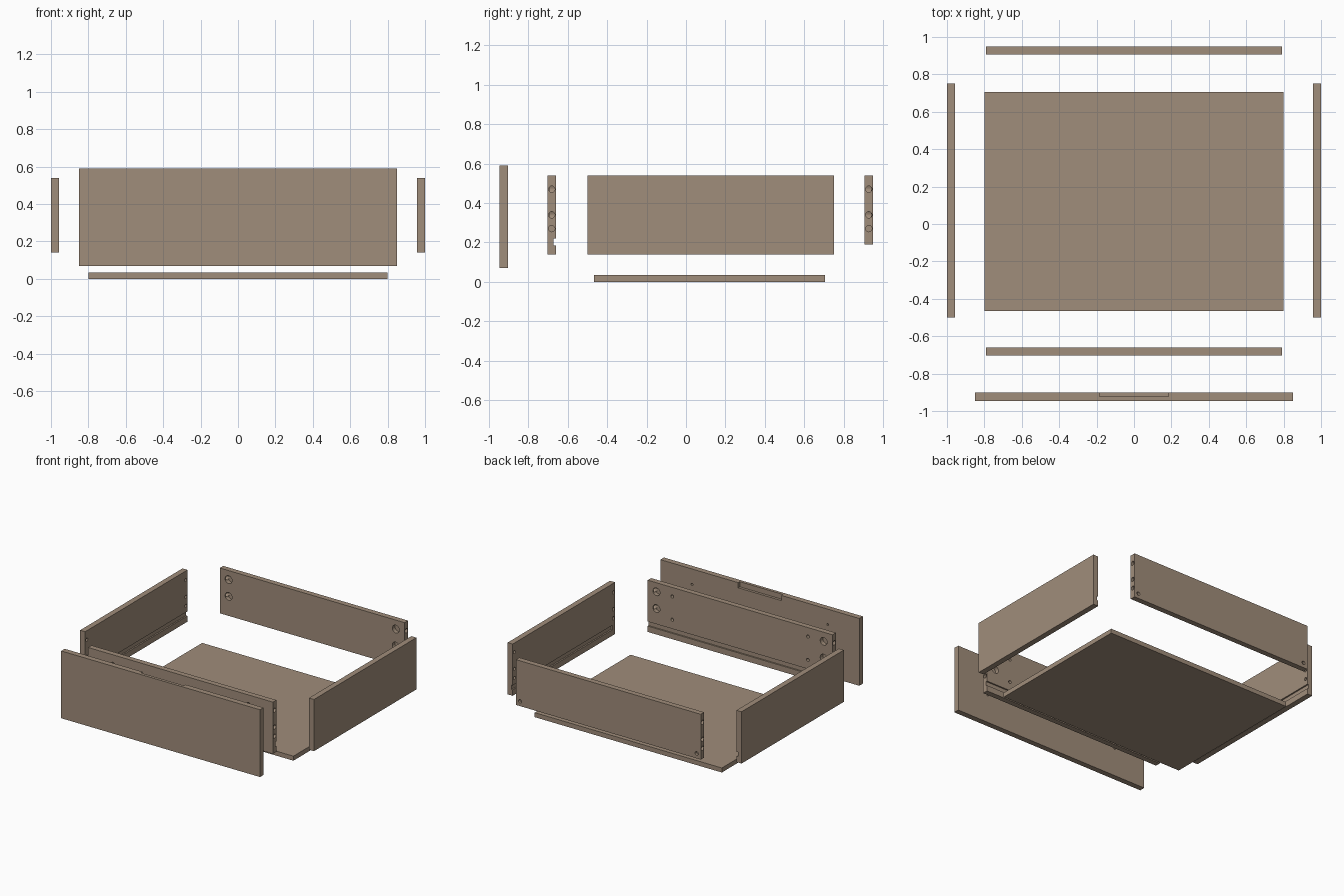
import bpy, bmesh, math
from mathutils import Matrix, Vector

if "Cube" in bpy.data.objects:
    bpy.data.objects.remove(bpy.data.objects["Cube"])

wood = bpy.data.materials.new("light_brown_wood")
wood.diffuse_color = (0.352, 0.266, 0.196, 1)
wood.use_nodes = True
wood.node_tree.nodes["Principled BSDF"].inputs["Base Color"].default_value = wood.diffuse_color


def new_object(name, bm):
    mesh = bpy.data.meshes.new(name)
    bm.to_mesh(mesh)
    bm.free()
    mesh.materials.append(wood)
    obj = bpy.data.objects.new(name, mesh)
    bpy.context.collection.objects.link(obj)
    return obj


def box(name, x0, x1, y0, y1, z0, z1):
    bm = bmesh.new()
    bmesh.ops.create_cube(bm, size=1)
    bmesh.ops.scale(bm, vec=(x1 - x0, y1 - y0, z1 - z0), verts=bm.verts)
    bmesh.ops.translate(bm, vec=((x0 + x1) / 2, (y0 + y1) / 2, (z0 + z1) / 2), verts=bm.verts)
    return new_object(name, bm)


def drill(center, axis, radius, depth):
    """Cylinder cutter centred on the surface point, reaching depth to both sides."""
    bm = bmesh.new()
    rot = Vector((0, 0, 1)).rotation_difference(Vector(axis)).to_matrix().to_4x4()
    bmesh.ops.create_cone(bm, cap_ends=True, segments=24, radius1=radius, radius2=radius,
                          depth=2 * depth, matrix=Matrix.Translation(center) @ rot)
    return new_object("drill_cutter", bm)


def carve(obj, cutters):
    """Cut all cutters out of the board, then remove them."""
    for c in cutters:
        c.hide_render = True
        m = obj.modifiers.new("cut", 'BOOLEAN')
        m.operation, m.solver, m.object = 'DIFFERENCE', 'EXACT', c
    graph = bpy.context.evaluated_depsgraph_get()
    mesh = bpy.data.meshes.new_from_object(obj.evaluated_get(graph))
    obj.modifiers.clear()
    obj.data = mesh
    for c in cutters:
        bpy.data.objects.remove(c)


DOWEL_Z = (0.27, 0.34, 0.47)
CAM_Z = (0.34, 0.47)
SCREW_Z = (0.29, 0.47)
GROOVE = (0.185, 0.22)
X, Y = (1, 0, 0), (0, 1, 0)

# bottom panel
box("bottom_panel", -0.80, 0.80, -0.466, 0.705, 0, 0.035)

# outer drawer face with finger recess and screw holes on its back
face = box("drawer_face", -0.85, 0.85, -0.945, -0.902, 0.07, 0.59)
cuts = [box("recess_cutter", -0.185, 0.185, -0.922, -0.85, 0.55, 0.65)]
cuts += [drill((s * 0.58, -0.902, z), Y, 0.008, 0.02) for s in (-1, 1) for z in SCREW_Z]
carve(face, cuts)


# holes shared by the inner front and the back: end dowels and cam sockets
def joint_cuts(y_mid, y_cam):
    out = []
    for s in (-1, 1):
        out += [drill((s * 0.79, y_mid, z), X, 0.016, 0.06) for z in DOWEL_Z]
        out += [drill((s * 0.715, y_cam, z), Y, 0.03, 0.032) for z in CAM_Z]
    return out


# inner front with groove for the bottom and through screw holes
front = box("inner_front", -0.79, 0.79, -0.702, -0.66, 0.14, 0.54)
cuts = joint_cuts(-0.681, -0.66)
cuts.append(box("groove_cutter", -1, 1, -0.671, -0.6, *GROOVE))
cuts += [drill((s * 0.58, -0.68, z), Y, 0.012, 0.05) for s in (-1, 1) for z in SCREW_Z]
carve(front, cuts)

# back board with small holes in the lower outer corners
back = box("back_board", -0.79, 0.79, 0.906, 0.948, 0.19, 0.54)
cuts = joint_cuts(0.927, 0.906)
cuts += [drill((s * 0.755, 0.948, 0.228), Y, 0.014, 0.02) for s in (-1, 1)]
carve(back, cuts)

# side boards with stopped groove and dowel holes on the inner face
for name, s in (("left_side", -1), ("right_side", 1)):
    side = box(name, *sorted((s * 0.957, s * 1.0)), -0.50, 0.75, 0.14, 0.54)
    cuts = [box("groove_cutter", *sorted((s * 0.9, s * 0.968)), -0.468, 0.80, *GROOVE)]
    cuts += [drill((s * 0.957, y, z), X, 0.012, 0.022)
             for y in (-0.479, 0.729) for z in DOWEL_Z]
    carve(side, cuts)
